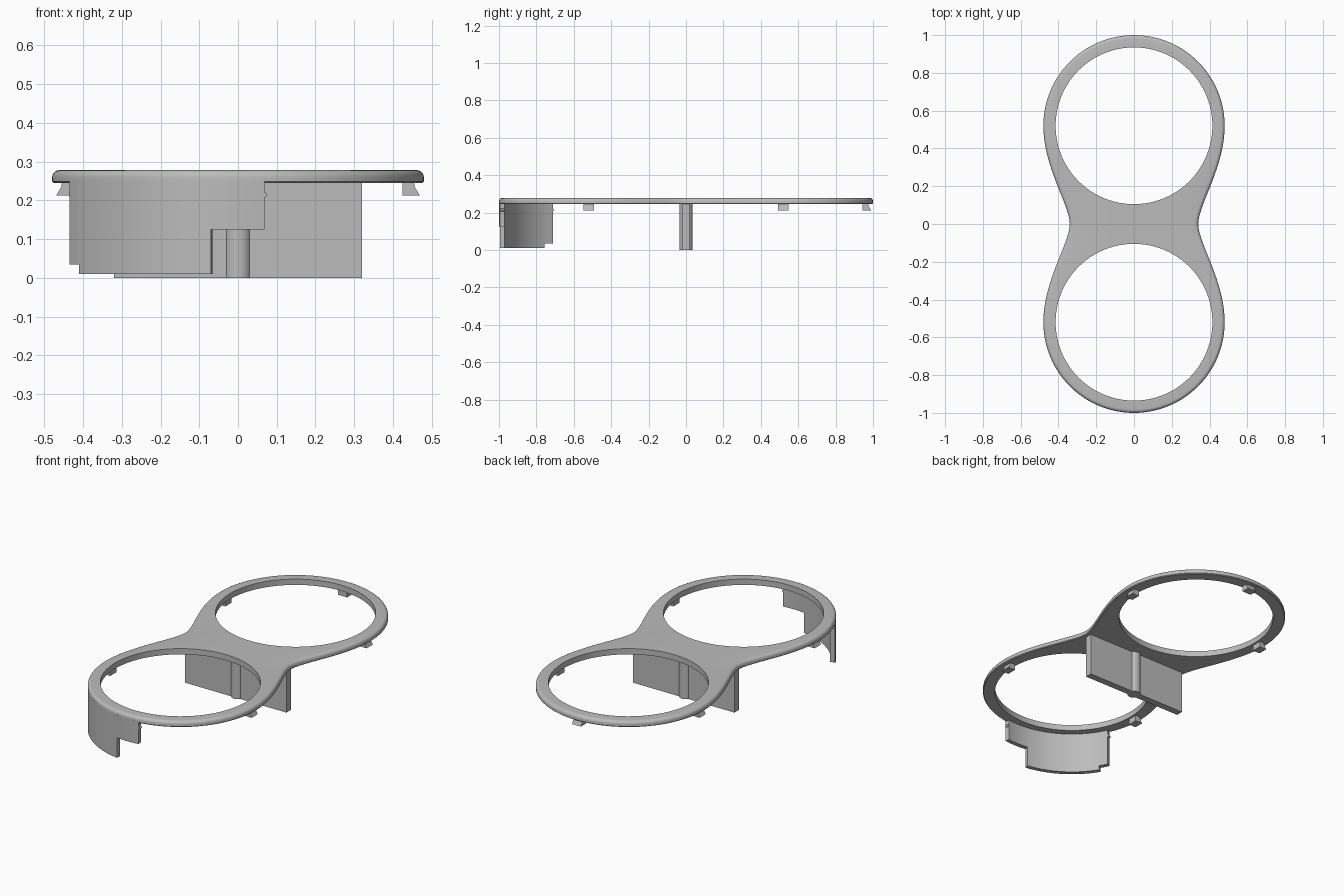
import bpy, bmesh
from math import sin, cos, asin, pi, radians
from mathutils import Vector, Matrix

cube = bpy.data.objects.get("Cube")
if cube:
    bpy.data.objects.remove(cube)

# Main dimensions
RING_Y, OUTER_R, HOLE_R, WAIST = 0.52, 0.48, 0.415, 0.34
UNDER, TOP = 0.245, 0.278

grey = bpy.data.materials.new("plain grey")
grey.use_nodes = True
colour = (0.5, 0.5, 0.5, 1)
grey.diffuse_color = colour
grey.node_tree.nodes["Principled BSDF"].inputs["Base Color"].default_value = colour


def finish(name, bm):
    """Turn a bmesh into a named, shaded object."""
    bmesh.ops.recalc_face_normals(bm, faces=bm.faces)
    mesh = bpy.data.meshes.new(name)
    bm.to_mesh(mesh)
    bm.free()
    mesh.materials.append(grey)
    obj = bpy.data.objects.new(name, mesh)
    bpy.context.collection.objects.link(obj)
    bpy.ops.object.select_all(action="DESELECT")
    obj.select_set(True)
    bpy.context.view_layer.objects.active = obj
    bpy.ops.object.shade_smooth_by_angle(angle=radians(35))
    return obj


def loop(bm, points, z):
    verts = [bm.verts.new((p[0], p[1], z)) for p in points]
    return verts, [bm.edges.new((verts[i - 1], verts[i])) for i in range(len(verts))]


def skin(bm, a, b):
    for i in range(len(a)):
        bm.faces.new((a[i - 1], a[i], b[i], b[i - 1]))


def outline():
    """Double-ring outline with a narrow waist, made from one quarter."""
    quarter = [Vector((OUTER_R * sin(t * pi / 56), RING_Y + OUTER_R * cos(t * pi / 56)))
               for t in range(28)]
    ctrl = [Vector(p) for p in ((OUTER_R, RING_Y), (OUTER_R, 0.30), (WAIST, 0.10), (WAIST, 0))]
    for i in range(25):
        t = i / 24
        s = 1 - t
        quarter.append(ctrl[0] * s**3 + ctrl[1] * 3 * s * s * t
                       + ctrl[2] * 3 * s * t * t + ctrl[3] * t**3)
    half = quarter + [Vector((p.x, -p.y)) for p in reversed(quarter[:-1])]
    return half + [Vector((-p.x, p.y)) for p in reversed(half[1:-1])]


def inset(points, d):
    result = []
    for i, p in enumerate(points):
        tangent = (points[(i + 1) % len(points)] - points[i - 1]).normalized()
        result.append(p + Vector((tangent.y, -tangent.x)) * d)
    return result


# Top plate: rounded outer rim, two sharp-edged holes
bm = bmesh.new()
edge = outline()
R = 0.018
levels = [(0.004, UNDER), (0, UNDER + 0.004)]
levels += [(R * (1 - cos(a)), TOP - R + R * sin(a)) for a in (i * pi / 10 for i in range(6))]
rims = [loop(bm, inset(edge, d), z) for d, z in levels]
for a, b in zip(rims, rims[1:]):
    skin(bm, a[0], b[0])
low, high = list(rims[0][1]), list(rims[-1][1])
for side in (-1, 1):
    circle = [(HOLE_R * cos(t * pi / 48), side * RING_Y + HOLE_R * sin(t * pi / 48))
              for t in range(96)]
    bottom, top = loop(bm, circle, UNDER), loop(bm, circle, TOP)
    skin(bm, bottom[0], top[0])
    low += bottom[1]
    high += top[1]
for edges, up in ((low, -1), (high, 1)):
    bmesh.ops.triangle_fill(bm, edges=edges, use_beauty=True, normal=(0, 0, up))
finish("top_plate", bm)

# Curved front skirt with a stepped lower edge
IN_R = OUTER_R - 0.025
steps = [(-0.435, -0.41, 0.035), (-0.41, -0.07, 0.01), (-0.07, 0.068, 0.125)]
stations = []
for x0, x1, z in steps:
    a0, a1 = asin(x0 / OUTER_R), asin(x1 / OUTER_R)
    n = max(2, int((a1 - a0) / 0.05))
    stations += [(a0 + (a1 - a0) * i / n, z) for i in range(n + 1)]
bm = bmesh.new()
rings = []
for a, z in stations:
    rings.append([bm.verts.new((r * sin(a), -RING_Y - r * cos(a), h))
                  for r, h in ((OUTER_R, UNDER + 0.01), (IN_R, UNDER + 0.01), (IN_R, z), (OUTER_R, z))])
for i in range(len(rings) - 1):
    a, b = rings[i], rings[i + 1]
    is_step = stations[i][1] != stations[i + 1][1]
    for k in ([2] if is_step else range(4)):
        j = (k + 1) % 4
        bm.faces.new((a[k], a[j], b[j], b[k]))
bm.faces.new(rings[0])
bm.faces.new(rings[-1])
bmesh.ops.remove_doubles(bm, verts=bm.verts, dist=0.0001)
finish("front_skirt", bm)

# Small snap beads on both ends of the skirt
for name, x in (("right_snap_bead", steps[0][0]), ("left_snap_bead", steps[-1][1])):
    a = asin(x / OUTER_R)
    mid = (OUTER_R + IN_R) / 2
    place = (Matrix.Translation((mid * sin(a), -RING_Y - mid * cos(a), 0.214))
             @ Matrix.Rotation(a, 4, "Z") @ Matrix.Rotation(pi / 2, 4, "X"))
    bm = bmesh.new()
    bmesh.ops.create_cone(bm, cap_ends=True, segments=12, radius1=0.007, radius2=0.007,
                          depth=OUTER_R - IN_R - 0.002, matrix=place)
    finish(name, bm)

# Cross web below the waist
bm = bmesh.new()
bmesh.ops.create_cube(bm, size=1, matrix=Matrix.Translation((0, 0, UNDER / 2))
                      @ Matrix.Diagonal((0.64, 0.04, UNDER, 1)))
finish("cross_web", bm)

# Screw boss with a blind hole in its foot
bm = bmesh.new()
profile = [(0, 0.1), (0.013, 0.1), (0.013, -0.001), (0.036, -0.001), (0.036, UNDER)]
verts = [bm.verts.new((r, 0, max(z, 0))) for r, z in profile]
edges = [bm.edges.new(pair) for pair in zip(verts, verts[1:])]
bmesh.ops.spin(bm, geom=verts + edges, cent=(0, 0, 0), axis=(0, 0, 1),
               angle=2 * pi, steps=32)
bmesh.ops.remove_doubles(bm, verts=bm.verts, dist=0.0001)
finish("screw_boss", bm)

# Flared clips under the rings
clip = [(0.425, UNDER), (0.455, UNDER), (0.456, 0.235), (0.47, 0.212), (0.425, 0.212)]
clips = [("front_left_clip", -1, 0), ("front_right_clip", -1, pi),
         ("rear_left_clip", 1, 0), ("rear_right_clip", 1, pi), ("back_clip", 1, pi / 2)]
for name, side, turn in clips:
    bm = bmesh.new()
    face = bm.faces.new([bm.verts.new((r, -0.028, z)) for r, z in clip])
    new = bmesh.ops.extrude_face_region(bm, geom=[face])["geom"]
    bmesh.ops.translate(bm, vec=(0, 0.056, 0),
                        verts=[v for v in new if isinstance(v, bmesh.types.BMVert)])
    bm.transform(Matrix.Translation((0, side * RING_Y, 0)) @ Matrix.Rotation(turn, 4, "Z"))
    finish(name, bm)
